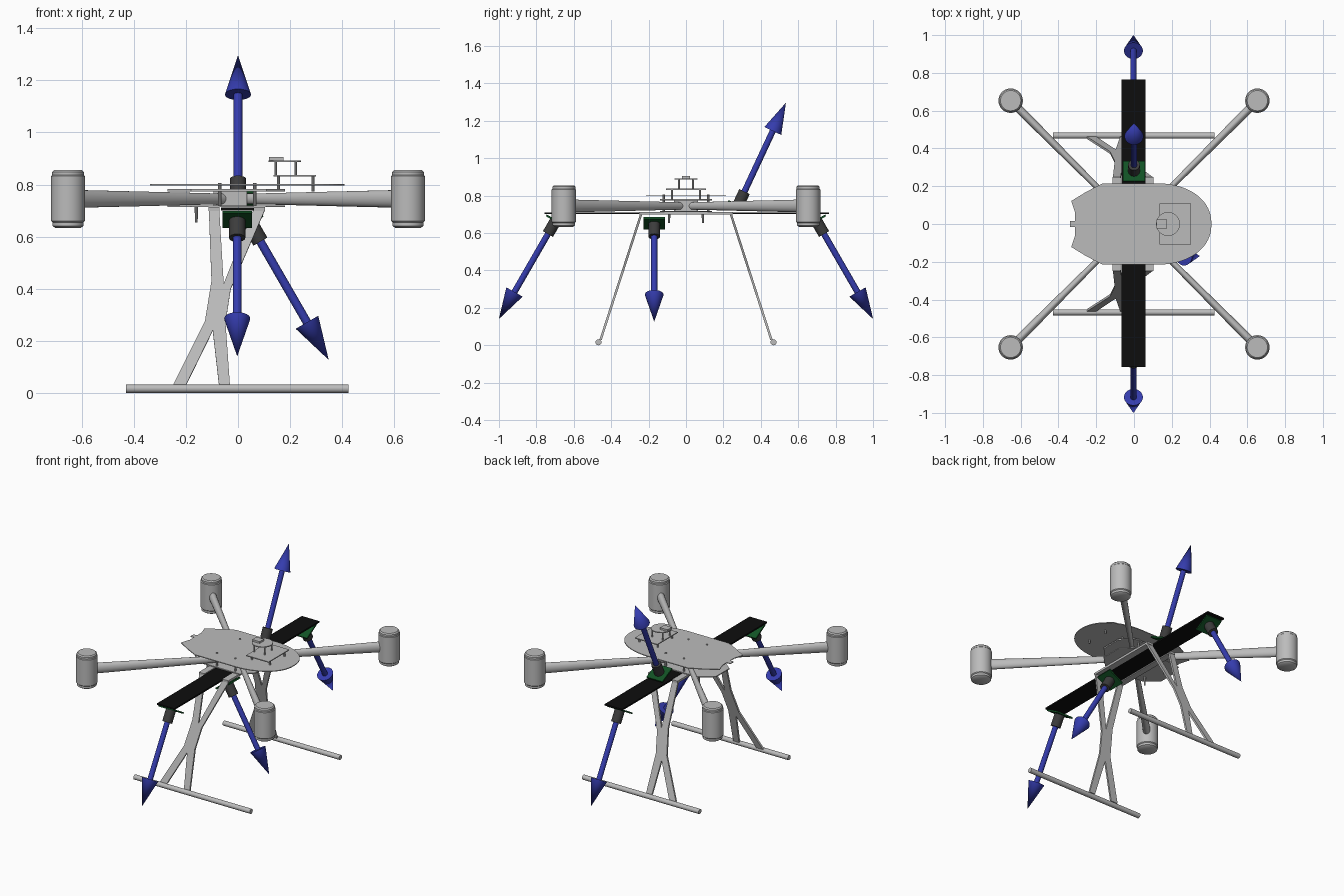
import bpy, bmesh, math
from mathutils import Vector, Matrix

if "Cube" in bpy.data.objects:
    bpy.data.objects.remove(bpy.data.objects["Cube"])


def material(name, r, g, b):
    m = bpy.data.materials.new(name)
    m.diffuse_color = (r, g, b, 1)
    m.use_nodes = True
    m.node_tree.nodes["Principled BSDF"].inputs["Base Color"].default_value = m.diffuse_color
    return m


GREY = material("light_grey", 0.50, 0.50, 0.50)
BLUE = material("blue", 0.035, 0.045, 0.42)
GREEN = material("dark_green", 0.006, 0.085, 0.018)
DARK = material("charcoal", 0.045, 0.045, 0.045)
BLACK = material("black", 0.004, 0.004, 0.004)


def finish(name, bm, mat, smooth=False):
    bmesh.ops.recalc_face_normals(bm, faces=bm.faces)
    me = bpy.data.meshes.new(name)
    bm.to_mesh(me)
    bm.free()
    me.materials.append(mat)
    ob = bpy.data.objects.new(name, me)
    bpy.context.collection.objects.link(ob)
    if smooth:
        bpy.ops.object.select_all(action='DESELECT')
        ob.select_set(True)
        bpy.context.view_layer.objects.active = ob
        bpy.ops.object.shade_smooth_by_angle(angle=math.radians(35))
    return ob


def frame(origin, d):
    """Matrix with local z along d and local y pointing as far up as it can."""
    z = Vector(d).normalized()
    x = z.orthogonal() if abs(z.z) > 0.99 else z.cross(Vector((0, 0, 1)))
    x.normalize()
    y = z.cross(x)
    m = Matrix((x, y, z)).transposed().to_4x4()
    m.translation = Vector(origin)
    return m


def rod(name, p0, p1, r0, r1, mat, seg=24, narrow=1.0):
    """Round bar or cone from p0 to p1; narrow squeezes it sideways."""
    p0, p1 = Vector(p0), Vector(p1)
    bm = bmesh.new()
    bmesh.ops.create_cone(bm, cap_ends=True, segments=seg, radius1=r0, radius2=r1,
                          depth=(p1 - p0).length)
    bmesh.ops.transform(bm, verts=bm.verts,
                        matrix=frame((p0 + p1) / 2, p1 - p0) @ Matrix.Diagonal((narrow, 1, 1, 1)))
    return finish(name, bm, mat, True)


def box(name, c, size, mat, m=None):
    bm = bmesh.new()
    bmesh.ops.create_cube(bm, size=1,
                          matrix=(m or Matrix()) @ Matrix.Translation(c) @ Matrix.Diagonal((*size, 1)))
    return finish(name, bm, mat)


def slab(name, pts, offset, mat):
    """Extrude a flat outline of 3D points by offset."""
    bm = bmesh.new()
    f = bm.faces.new([bm.verts.new(p) for p in pts])
    r = bmesh.ops.extrude_face_region(bm, geom=[f])
    bmesh.ops.translate(bm, vec=offset, verts=[v for v in r['geom'] if isinstance(v, bmesh.types.BMVert)])
    bmesh.ops.triangulate(bm, faces=[f for f in bm.faces if len(f.verts) > 4])
    return finish(name, bm, mat)


def lathe(name, profile, loc, mat, seg=32):
    bm = bmesh.new()
    vs = [bm.verts.new((r, 0, z)) for r, z in profile]
    es = [bm.edges.new(p) for p in zip(vs, vs[1:])]
    bmesh.ops.spin(bm, geom=vs + es, cent=(0, 0, 0), axis=(0, 0, 1), angle=2 * math.pi, steps=seg)
    bmesh.ops.remove_doubles(bm, verts=bm.verts, dist=1e-5)
    bmesh.ops.translate(bm, vec=loc, verts=bm.verts)
    return finish(name, bm, mat, True)


# Four arms with motor cans
MOTOR = [(0, 0.633), (0.048, 0.633), (0.060, 0.641), (0.060, 0.655), (0.065, 0.660), (0.065, 0.832),
         (0.061, 0.836), (0.061, 0.848), (0.054, 0.855), (0, 0.855)]
for sx in (-1, 1):
    for sy in (-1, 1):
        tag = ("left" if sx < 0 else "right") + ("_front" if sy < 0 else "_back")
        rod("arm_" + tag, (0, 0, 0.745), (sx * 0.61, sy * 0.61, 0.745), 0.019, 0.034, GREY, 20, 0.66)
        lathe("motor_" + tag, MOTOR, (sx * 0.653, sy * 0.653, 0), GREY)

# Canopy plate: half outline, rounded nose and notched tail, mirrored in y
half = [(0.13 + 0.28 * math.cos(a), 0.215 * math.sin(a) ** 0.9)
        for a in [i * math.pi / 2 / 14 for i in range(1, 15)]]
half += [(-0.165, 0.215), (-0.25, 0.172), (-0.332, 0.122), (-0.312, 0.06), (-0.312, 0.017), (-0.338, 0.017)]
outline = [(0.41, 0)] + half + [(x, -y) for x, y in reversed(half)]
slab("canopy", [(x, y, 0.797) for x, y in outline], (0, 0, 0.005), GREY)

# Core plates and spacers between them
core = [(0.18, 0.07), (0.11, 0.14), (-0.18, 0.14), (-0.27, 0.07)]
core += [(x, -y) for x, y in reversed(core)]
slab("upper_core_plate", [(x, y, 0.774) for x, y in core], (0, 0, 0.008), GREY)
slab("lower_core_plate", [(x, y, 0.713) for x, y in core], (0, 0, 0.006), GREY)
box("core_block", (-0.03, 0, 0.746), (0.13, 0.13, 0.058), GREY)
for x in (-0.07, 0.065):
    for y in (-0.12, 0.12):
        rod("core_spacer", (x, y, 0.715), (x, y, 0.806), 0.007, 0.007, GREY, 10)
for y in (-0.09, 0.09):
    rod("belly_pin", (-0.16, y, 0.655), (-0.16, y, 0.715), 0.005, 0.007, GREY, 10)

# Sensor stand on the canopy
box("stand_lower_plate", (0.218, 0, 0.834), (0.165, 0.215, 0.006), GREY)
for x in (0.155, 0.288):
    for y in (-0.075, 0.075):
        rod("lower_post", (x, y, 0.774), (x, y, 0.834), 0.006, 0.006, GREY, 10)
rod("stand_upper_plate", (0.18, 0, 0.887), (0.18, 0, 0.893), 0.063, 0.063, GREY, 28)
for x in (0.145, 0.222):
    for y in (-0.038, 0.038):
        rod("upper_post", (x, y, 0.834), (x, y, 0.888), 0.005, 0.005, GREY, 10)
box("sensor", (0.147, 0, 0.899), (0.055, 0.045, 0.012), GREY)

# Landing gear: forked leg plates leaning outward, skids and cross bars
LEG = [(-0.112, 0.705), (-0.102, 0.43), (-0.127, 0.275), (-0.25, 0.03), (-0.2, 0.03), (-0.097, 0.24),
       (-0.073, 0.03), (-0.031, 0.03), (-0.048, 0.27), (-0.028, 0.40), (0.104, 0.705), (0.06, 0.705),
       (-0.055, 0.42), (-0.072, 0.705)]
for s, tag in ((-1, "front"), (1, "back")):
    def lean(z):
        return s * (0.463 - (z - 0.03) / 0.675 * 0.218)
    slab("leg_" + tag, [(x, lean(z), z) for x, z in LEG], (0, -s * 0.012, -0.003), GREY)
    rod("skid_" + tag, (-0.43, s * 0.468, 0.016), (0.425, s * 0.468, 0.016), 0.016, 0.016, GREY, 16)
for x in (-0.092, 0.082):
    box("leg_cross_bar", (x, 0, 0.706), (0.042, 0.5, 0.014), GREY)

# Long black carrier bar
box("carrier_bar", (-0.002, 0.004, 0.706), (0.128, 1.52, 0.010), BLACK)

# Four pointers: green board, dark mount, blue shaft and cone
c25, s25 = math.cos(math.radians(25)), math.sin(math.radians(25))
c30, s30 = math.cos(math.radians(30)), 0.5
POINTERS = [("up", (0, 0.278, 0.747), (0, s25, c25)),
            ("front_end", (-0.003, -0.697, 0.666), (0, -s30, -c30)),
            ("back_end", (-0.003, 0.697, 0.666), (0, s30, -c30)),
            ("belly", (0.045, -0.17, 0.652), (s30, 0, -c30))]
for tag, o, d in POINTERS:
    o, d = Vector(o), Vector(d)
    box("board_" + tag, (0, 0, 0), (0.115, 0.115, 0.010), GREEN, frame(o, d))
    rod("mount_" + tag, o, o + d * 0.082, 0.031, 0.031, DARK)
    rod("shaft_" + tag, o + d * 0.08, o + d * 0.45, 0.0165, 0.0165, BLUE)
    rod("arrow_head_" + tag, o + d * 0.44, o + d * 0.607, 0.05, 0, BLUE, 32)
